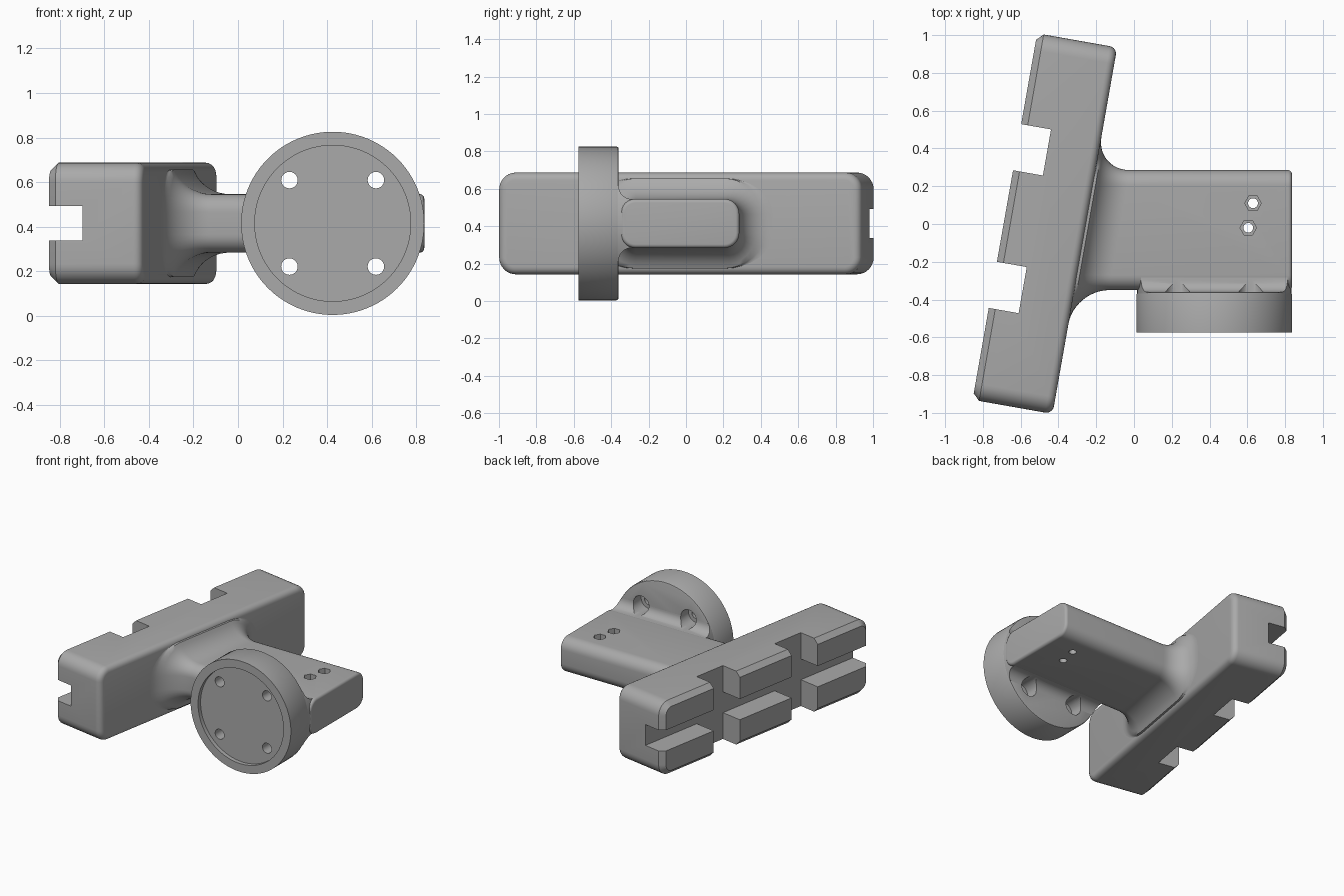
import bpy, bmesh, math
from mathutils import Vector

if "Cube" in bpy.data.objects:
    bpy.data.objects.remove(bpy.data.objects["Cube"])

grey = bpy.data.materials.new("plain grey")
grey.use_nodes = True
grey.diffuse_color = (0.4, 0.4, 0.4, 1)
grey.node_tree.nodes["Principled BSDF"].inputs["Base Color"].default_value = (0.4, 0.4, 0.4, 1)

TILT = math.radians(10)
U = Vector((math.cos(TILT), -math.sin(TILT), 0))   # across the block
V = Vector((math.sin(TILT), math.cos(TILT), 0))    # along the block
Z = Vector((0, 0, 1))
MID = 0.415                                        # shared centre height


def loft(name, rings):
    """Skin a list of equal-length rings and cap both ends."""
    bm = bmesh.new()
    rows = [[bm.verts.new(p) for p in ring] for ring in rings]
    n = len(rows[0])
    for a, b in zip(rows, rows[1:]):
        for i in range(n):
            j = (i + 1) % n
            bm.faces.new((a[i], a[j], b[j], b[i]))
    bm.faces.new(rows[0])
    bm.faces.new(rows[-1])
    bmesh.ops.recalc_face_normals(bm, faces=bm.faces)
    mesh = bpy.data.meshes.new(name)
    bm.to_mesh(mesh)
    bm.free()
    mesh.materials.append(grey)
    obj = bpy.data.objects.new(name, mesh)
    bpy.context.collection.objects.link(obj)
    return obj


def rounded_rect(half_w, half_h, r, steps=8):
    """Points (a, b, normal_a, normal_b) around a rounded rectangle."""
    pts = []
    for q, (sx, sy) in enumerate(((1, 1), (-1, 1), (-1, -1), (1, -1))):
        for k in range(steps + 1):
            t = (q + k / steps) * math.pi / 2
            c, s = math.cos(t), math.sin(t)
            pts.append((sx * (half_w - r) + r * c, sy * (half_h - r) + r * s, c, s))
    return pts


def round_over(end, r, steps=5):
    """(position, inset) pairs for a rounded rim finishing at end."""
    return [(end - r + r * math.sin(t), r - r * math.cos(t))
            for t in (k / steps * math.pi / 2 for k in range(steps + 1))]


def rod(name, centre, axis, radius, lo, hi, sides=32):
    """Prism along y or z, through centre."""
    rings = []
    for d in (lo, hi):
        ring = []
        for i in range(sides):
            t = 2 * math.pi * i / sides
            a, b = radius * math.cos(t), radius * math.sin(t)
            ring.append((centre[0] + a, d, centre[1] + b) if axis == "y"
                        else (centre[0] + a, centre[1] + b, d))
        rings.append(ring)
    return loft(name, rings)


def box_uv(name, u0, u1, v0, v1, z0, z1):
    """Box lined up with the tilted block."""
    return loft(name, [[U * u + V * v + Z * z for v, z in
                        ((v0, z0), (v1, z0), (v1, z1), (v0, z1))] for u in (u0, u1)])


def boolean(obj, tools, operation="DIFFERENCE"):
    bpy.context.view_layer.objects.active = obj
    for tool in tools:
        m = obj.modifiers.new("cut", "BOOLEAN")
        m.operation, m.solver, m.object = operation, "EXACT", tool
        bpy.ops.object.modifier_apply(modifier=m.name)


# Tilted block: chamfered outer rim, rounded inner rim
outline = rounded_rect(0.985, 0.272, 0.09)
stations = [(-0.68, 0.035), (-0.645, 0)] + round_over(-0.25, 0.04)
block = loft("clamp_block", [
    [U * u + V * (-0.08 + a - i * c) + Z * (MID + b - i * s) for a, b, c, s in outline]
    for u, i in stations])

# One long slot and two cross slots
slots = [box_uv("slot", -0.8, -0.52, -1.3, 1.3, MID - 0.077, MID + 0.077)]
for v in (-0.447, 0.293):
    slots.append(box_uv("slot", -0.8, -0.5195, v - 0.124, v + 0.124, -0.2, 1))
boolean(block, slots)

# Arm that flares into the block
section = rounded_rect(0.3175, 0.131, 0.08)
Y0, R = -0.0325, 0.18
rings = []
for k in range(-1, 13):
    t = max(k, 0) / 12 * math.pi / 2
    h = R * (1 - math.cos(t)) if k >= 0 else -0.06
    flare = R * (1 - math.sin(t))
    ring = []
    for a, b, c, s in section:
        y = Y0 + a
        x = (-0.25 + h + y * math.sin(TILT)) / math.cos(TILT)
        ring.append(Vector((x, y, MID + b + min(flare, 0.11) * s)) + V * (flare * c))
    rings.append(ring)
for x, i in round_over(0.836, 0.02):
    rings.append([(x, Y0 + a - i * c, MID + b - i * s) for a, b, c, s in section])
arm = loft("arm", rings)

# Round flange with a shallow recess in front
CX = 0.425
profile = [(0.35, -0.545), (0.35, -0.575), (0.411, -0.575), (0.411, -0.372),
           (0.407, -0.363), (0.398, -0.36)]
flange = loft("round_flange", [
    [(CX + r * math.cos(i * math.pi / 48), y, MID + r * math.sin(i * math.pi / 48))
     for i in range(96)] for r, y in profile])

# Fillet between flange and arm, trimmed to the flange outline
F = 0.07
curve = [(-0.36 + F - F * math.cos(t), 0.13 + F - F * math.sin(t))
         for t in (k / 8 * math.pi / 2 for k in range(9))]
curve = [(-0.40, 0.2)] + curve[::-1] if curve[0][1] < curve[-1][1] else [(-0.40, 0.2)] + curve
side = curve + [(-0.26, 0.129)]
loop = side + [(y, -z) for y, z in reversed(side)]
fillet = loft("flange_fillet", [[(x, y, MID + z) for y, z in loop] for x in (0, 0.834)])
trim = rod("trim", (CX, MID), "y", 0.409, -0.5, -0.1, 96)
boolean(fillet, [trim], "INTERSECT")

# Four bolt holes, counterbored from behind
bolts = []
for sx in (-1, 1):
    for sz in (-1, 1):
        p = (CX + sx * 0.194, MID + sz * 0.194)
        bolts.append(rod("bolt_hole", p, "y", 0.037, -0.7, -0.2))
        bolts.append(rod("counterbore", p, "y", 0.064, -0.45, -0.2))
boolean(flange, bolts)
boolean(fillet, bolts)

# Two holes through the arm with hexagonal nut pockets on top
nuts = []
for p in ((0.63, 0.11), (0.605, -0.02)):
    nuts.append(rod("pin_hole", p, "z", 0.026, 0.1, 0.8, 24))
    nuts.append(rod("nut_pocket", p, "z", 0.044, 0.47, 0.8, 6))
boolean(arm, nuts)

for tool in slots + bolts + nuts + [trim]:
    bpy.data.objects.remove(tool)

# Smooth curves, sharp edges
for obj in (block, arm, flange, fillet):
    bpy.ops.object.select_all(action="DESELECT")
    obj.select_set(True)
    bpy.context.view_layer.objects.active = obj
    bpy.ops.object.shade_smooth_by_angle(angle=math.radians(30))
